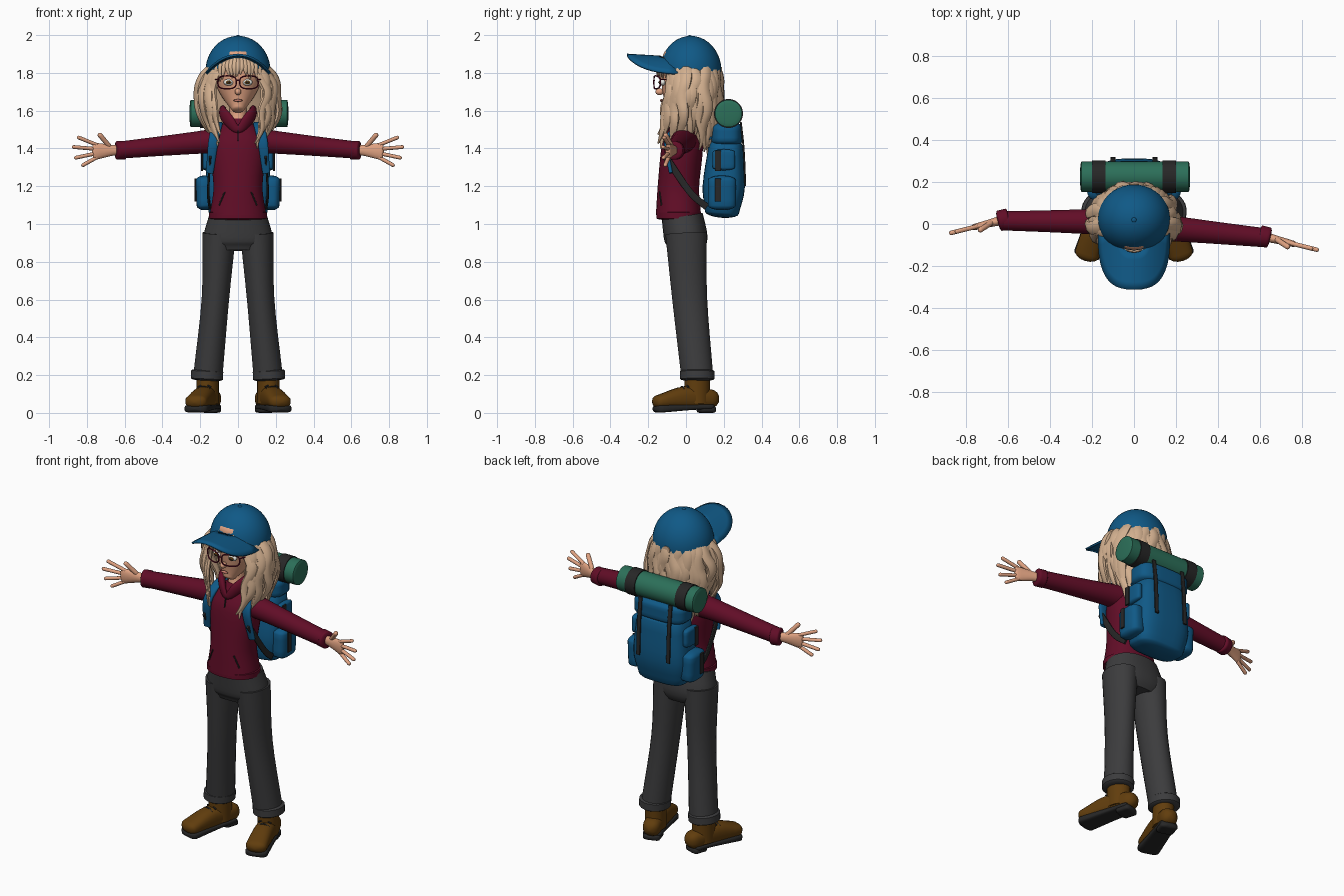
import bpy, bmesh, math, random
from mathutils import Vector, Matrix

random.seed(4)
cube = bpy.data.objects.get("Cube")
if cube:
    bpy.data.objects.remove(cube, do_unlink=True)


def material(name, *color):
    mat = bpy.data.materials.new(name)
    mat.use_nodes = True
    mat.diffuse_color = (*color, 1)
    shader = next(node for node in mat.node_tree.nodes if node.type == 'BSDF_PRINCIPLED')
    shader.inputs["Base Color"].default_value = (*color, 1)
    return mat


BLUE = material("pack blue", .005, .1, .24)
MAROON = material("maroon", .12, .004, .02)
SKIN = material("skin", .74, .36, .22)
HAIR = material("blonde", .66, .44, .28)
CHARCOAL = material("charcoal", .045, .045, .047)
BROWN = material("boot brown", .12, .047, .004)
GREEN = material("mat green", .025, .16, .1)
BLACK = material("soft black", .02, .02, .02)
WHITE = material("eye white", .8, .8, .75)
LIP = material("lip", .55, .2, .15)
ACROSS, DEPTH, UP = Vector((1, 0, 0)), Vector((0, 1, 0)), Vector((0, 0, 1))
SIDES = ((1, "left"), (-1, "right"))


def finish(name, bm, mat):
    bmesh.ops.recalc_face_normals(bm, faces=bm.faces[:])
    mesh = bpy.data.meshes.new(name)
    bm.to_mesh(mesh)
    bm.free()
    mesh.materials.append(mat)
    mesh.polygons.foreach_set("use_smooth", [True] * len(mesh.polygons))
    mesh.set_sharp_from_angle(angle=math.radians(45))
    obj = bpy.data.objects.new(name, mesh)
    bpy.context.collection.objects.link(obj)
    return obj


def power(value, exponent):
    return math.copysign(abs(value) ** exponent, value)


def spline(rows, steps):
    keys = [Vector((*row, row[-1])[:5]) for row in rows]
    keys = [keys[0] * 2 - keys[1]] + keys + [keys[-1] * 2 - keys[-2]]
    path = []
    for a, b, c, d in zip(keys, keys[1:], keys[2:], keys[3:]):
        for step in range(steps):
            t = step / steps
            path.append(b + ((c - a) * t + (a * 2 - b * 5 + c * 4 - d) * t * t
                             + (b * 3 - a - c * 3 + d) * t ** 3) / 2)
    return path + [keys[-2]]


def sweep(name, rows, mat, width=ACROSS, sides=16, square=2, steps=4, tip=0):
    """Skin sections (x, y, z, half width, half depth) along a smooth path; tip rounds the ends."""
    path = spline(rows, steps)
    rings = []
    for i, key in enumerate(path):
        along = (path[min(i + 1, len(path) - 1)].xyz - path[max(i - 1, 0)].xyz).normalized()
        rings.append((key.xyz, along, max(key[3], .001), max(key[4], .001)))

    def dome(ring, sign):
        center, along, a, b = ring
        angles = [math.pi / 2 * k / 4.2 for k in range(1, 5)]
        return [(center + along * sign * tip * min(a, b) * math.sin(f), along, a * math.cos(f), b * math.cos(f))
                for f in angles]
    if tip:
        rings = dome(rings[0], -1)[::-1] + rings + dome(rings[-1], 1)
    bm = bmesh.new()
    loops = []
    for center, along, a, b in rings:
        u = (width - along * width.dot(along)).normalized()
        v = along.cross(u)
        angles = [math.tau * (j + .5) / sides for j in range(sides)]
        loops.append([bm.verts.new(center + u * a * power(math.cos(f), 2 / square)
                                   + v * b * power(math.sin(f), 2 / square)) for f in angles])
    for low, high in zip(loops, loops[1:]):
        for j in range(sides):
            bm.faces.new((low[j - 1], low[j], high[j], high[j - 1]))
    bm.faces.new(loops[0])
    bm.faces.new(loops[-1])
    return finish(name, bm, mat)


def bar(name, start, end, a, b, mat, **options):
    """Straight piece of constant section."""
    return sweep(name, [(*start, a, b), (*end, a, b)], mat, **options)


def ball(name, place, size, mat, segments=20, cut=None):
    bm = bmesh.new()
    bmesh.ops.create_uvsphere(bm, u_segments=segments, v_segments=segments // 2, radius=1,
                              matrix=Matrix.Translation(place) @ Matrix.Diagonal((*size, 1)))
    if cut:
        bmesh.ops.bisect_plane(bm, geom=bm.verts[:] + bm.edges[:] + bm.faces[:],
                               plane_co=cut[0], plane_no=cut[1], clear_inner=True)
        bmesh.ops.holes_fill(bm, edges=bm.edges[:], sides=0)
    return finish(name, bm, mat)


def mirror(sign, rows):
    return [(sign * row[0], *row[1:]) for row in rows]


def pair(name, rows, mat, **options):
    for sign, side in SIDES:
        sweep(f"{side}_{name}", mirror(sign, rows), mat, **options)


# Hooded top
sweep("hoodie_body", [(0, -.04, 1.05, .15, .12), (0, -.04, 1.2, .13, .11), (0, -.02, 1.4, .15, .11),
                      (0, -.01, 1.48, .12, .09), (0, 0, 1.55, .06)], MAROON, sides=32, square=2.2)
bar("hoodie_hem", (0, -.04, 1.03), (0, -.04, 1.06), .155, .118, MAROON, sides=32, square=2.2, tip=.1)
collar = [(.06, .07, 1.59, .035, .02), (.08, -.02, 1.59, .035, .02), (.05, -.08, 1.55, .035, .02)]
nape = (0, .09, 1.58, .035, .02)
sweep("hood_collar", [nape] + collar + [(0, -.11, 1.5, .02, .01)] + mirror(-1, collar)[::-1] + [nape],
      MAROON, width=UP)
ball("hood", (0, .08, 1.5), (.1, .05, .08), MAROON)
bar("zip", (0, -.11, 1.52), (0, -.13, 1.44), .004, .004, BLACK)
pair("hand_pocket", [(.07, -.14, 1.17, .004), (.1, -.13, 1.1, .004)], BLACK)

# Arms and spread hands; the left arm sits further forward
for sign, side in SIDES:
    wrist_y = -.025 - .04 * sign
    shoulder_y = -.01 * sign
    sleeve = []
    for i in range(6):
        t = i / 5
        radius = .072 - .026 * t ** .6
        sleeve.append((sign * (.07 + .55 * t), shoulder_y + (wrist_y - shoulder_y) * t, 1.445 - .053 * t, radius))
    sweep(side + "_sleeve", sleeve, MAROON, width=UP, sides=20)

    def reach(x, z, forward=0):
        return sign * x, wrist_y - (x - .64) / 4 - forward, z
    bar(side + "_cuff", reach(.6, 1.39), reach(.64, 1.39), .05, .05, MAROON, width=UP, sides=20, tip=.2)
    sweep(side + "_palm", [(*reach(.62, 1.39), .025), (*reach(.67, 1.39), .03, .02), (*reach(.76, 1.385), .047, .015)],
          SKIN, width=UP, tip=.8)
    bar(side + "_thumb", reach(.68, 1.41), reach(.73, 1.47, .02), .013, .013, SKIN, width=DEPTH, tip=1)
    for i, (finger, length) in enumerate((("index", .1), ("middle", .12), ("ring", .11), ("pinky", .08))):
        angle = math.radians(22 - 17 * i)
        base_z = 1.42 - .023 * i
        bar(f"{side}_{finger}_finger", reach(.75, base_z),
            reach(.75 + length * math.cos(angle), base_z + length * math.sin(angle)),
            .011, .01, SKIN, width=DEPTH, sides=10, tip=1)

# Trousers
sweep("trouser_hips", [(0, 0, .86, .15, .09), (0, 0, .92, .185, .115), (0, -.02, 1.04, .155, .11)],
      CHARCOAL, sides=32, square=2.3)
pair("trouser_leg", [(.1, 0, .95, .09, .11), (.12, .02, .6, .073, .093), (.16, .06, .19, .078, .085)],
     CHARCOAL, sides=24)
pair("trouser_cuff", [(.165, .06, .18, .086, .092), (.163, .06, .22, .086, .092)], CHARCOAL, sides=24, tip=.15)

# Boots, built at the origin and toed outward
for sign, side in SIDES:
    boot = [
        bar(side + "_boot_shaft", (0, .01, .05), (0, .01, .19), .058, .068, BROWN, sides=20),
        sweep(side + "_boot_foot", [(0, .08, .075, .05), (0, -.06, .08, .056, .06), (0, -.2, .06, .06, .036)],
              BROWN, sides=20, square=2.5, tip=1),
        sweep(side + "_boot_sole", [(0, .08, .033, .052, .013), (0, -.03, .03, .055, .015), (0, -.2, .022, .064, .021)],
              BLACK, sides=20, square=4, tip=1.5),
        bar(side + "_boot_heel", (0, .09, .018), (0, .03, .018), .05, .018, BLACK, square=4, tip=1)]
    for i in range(4):
        y, z = -.05 - .024 * i, .15 - .011 * i
        knot = [(x, y, z - abs(x) * .4, .005) for x in (-.036, 0, .036)]
        boot.append(sweep(f"{side}_lace_{i}", knot, BLACK, width=DEPTH, sides=8))
    for part in boot:
        part.location = (sign * .163, .05, 0)
        part.rotation_euler.z = sign * .3

# Head: the jaw narrows and moves forward towards the chin
skull = []
for i in range(8):
    t = i / 7
    skull.append((0, -.085 * (1 - t) ** 2, 1.61 + .28 * t, .035 + .088 * math.sin(min(math.pi / 2, 2.5 * t))))
sweep("head", skull, SKIN, sides=32, tip=.4)
sweep("neck", [(0, -.03, 1.48, .06), (0, -.01, 1.56, .046), (0, 0, 1.66, .046)], SKIN)

# Face and glasses
ball("nose", (0, -.14, 1.7), (.017, .022, .018), SKIN)
ball("mouth", (0, -.13, 1.654), (.024, .009, .007), LIP)
for sign, side in SIDES:
    for part, depth, size, mat in (("eye", .122, .022, WHITE), ("iris", .137, .012, BROWN), ("pupil", .143, .006, BLACK)):
        ball(f"{side}_{part}", (sign * .05, -depth, 1.75), (size * 1.2, size * .7, size * .8), mat)
    rim = []
    for i in range(17):
        angle = math.tau * i / 16
        x = .058 + .049 * power(math.cos(angle), .7)
        rim.append((sign * x, 3 * x * x - .17, 1.75 + .034 * power(math.sin(angle), .7), .004))
    sweep(side + "_glasses_rim", rim, MAROON, width=DEPTH, sides=8, steps=2)
pair("glasses_arm", [(.107, -.135, 1.765, .004), (.13, -.06, 1.765, .004), (.13, .02, 1.765, .004)],
     MAROON, width=UP, sides=8)
bar("glasses_bridge", (-.012, -.168, 1.76), (.012, -.168, 1.76), .004, .004, MAROON, width=UP, sides=8)

# Hair: under-volume, fringe and long wavy locks
sweep("hair_volume", [(0, .035, 1.86, .135), (0, .055, 1.75, .15, .11), (0, .07, 1.6, .16, .07),
                      (0, .085, 1.42, .09, .035)], HAIR, sides=32)
for i in range(-6, 7):
    x = i * .0185
    front = 5 * x * x - .15
    end = x + random.uniform(-.012, .012)
    low = 1.787 + random.uniform(-.012, .012) - abs(x) / 4
    sweep(f"fringe_{i + 6}", [(x * .8, front + .025, 1.88, .014, .01), (x, front, 1.83, .014, .01),
                              (end, front, low, .003)], HAIR, sides=8)


def lock(name, degrees, length, fullness):
    angle = math.radians(degrees)
    phase = random.uniform(0, math.tau)
    front = max(0, math.cos(angle))
    rows = []
    for i in range(10):
        t = i / 9
        wave = .012 * math.sin(phase + 13 * t)
        bulge = fullness * math.sin(math.pi * t ** .8)
        taper = 1 - t ** 3
        turn = angle + 5 * wave
        rows.append((math.sin(turn) * (.13 + .07 * bulge + wave / 2),
                     .03 - math.cos(turn) * (.125 + .03 * bulge + wave / 3) - .13 * front * t * t,
                     1.845 - length * t, .03 * taper + .004, .017 * taper + .003))
    sweep(name, rows, HAIR, width=Vector((math.cos(angle), math.sin(angle), 0)), sides=8, steps=3)


for sign, side in SIDES:
    for i in range(17):
        degrees = 46 + 8 * i
        extra = .06 if 105 < degrees < 145 else 0
        lock(f"{side}_lock_{i}", sign * degrees, random.uniform(.37, .45) + extra, random.uniform(.75, 1.15))
    for i in range(3):
        lock(f"{side}_front_lock_{i}", sign * (50 + 13 * i), .43 + .015 * sign, 1.05 + .15 * i)

# Cap with an arched brim
ball("cap_crown", (0, .025, 1.81), (.172, .163, .186), BLUE, segments=40, cut=((0, -.13, 1.83), (0, .22, 1)))
ball("cap_button", (0, .02, 1.993), (.012, .012, .007), BLUE)
bar("cap_back_opening", (0, .182, 1.81), (0, .19, 1.81), .024, .022, HAIR)
bm = bmesh.new()
grid = []
for i in range(25):
    angle = math.pi * i / 24
    row = []
    for k in range(6):
        scale = .35 + .13 * k
        across = power(math.cos(angle), .72) * scale
        y = -.04 - .272 * math.sin(angle) ** .72 * scale
        row.append(bm.verts.new((.168 * across, y, 1.795 + .085 * (1 - across ** 2) - (y + .05) * .06)))
    grid.append(row)
for a, b in zip(grid, grid[1:]):
    for j in range(5):
        bm.faces.new((a[j], a[j + 1], b[j + 1], b[j]))
thickness = finish("cap_brim", bm, BLUE).modifiers.new("thickness", 'SOLIDIFY')
thickness.thickness, thickness.offset = .012, 0

# Backpack with rolled sleeping mat
sweep("pack_body", [(0, .19, 1.06, .155, .09), (0, .2, 1.2, .175, .112), (0, .21, 1.42, .15, .09)],
      BLUE, sides=32, square=3.2, tip=.3)
bar("pack_lid", (0, .215, 1.44), (0, .215, 1.51), .168, .085, BLUE, sides=32, square=3.2, tip=.4)
bar("bed_roll", (-.25, .225, 1.585), (.26, .225, 1.585), .072, .072, GREEN, width=DEPTH, sides=32, tip=.1)
pair("roll_band", [(.135, .225, 1.585, .077), (.2, .225, 1.585, .077)], BLACK, width=DEPTH, sides=32)
pair("side_pocket", [(.175, .19, 1.1, .045, .075), (.18, .19, 1.23, .045, .075)], BLUE, sides=20, square=3, tip=.6)
pair("side_pouch", [(.17, .2, 1.3, .02, .06), (.17, .2, 1.38, .02, .06)], BLUE, sides=20, square=3, tip=.8)
pair("upper_side_strap", [(.19, .17, 1.28, .005, .016), (.19, .17, 1.39, .005, .016)], BLACK, square=4)
pair("lower_side_strap", [(.225, .17, 1.12, .005, .016), (.225, .17, 1.24, .005, .016)], BLACK, square=4)
pair("back_strap", [(.1, .29, 1.54, .012, .005), (.1, .305, 1.4, .012, .005), (.1, .314, 1.2, .012, .005)],
     BLACK, square=4)
pair("shoulder_strap", [(.1, .13, 1.45, .027, .012), (.105, .05, 1.52, .027, .012), (.11, -.03, 1.52, .027, .012),
                        (.13, -.105, 1.44, .027, .012), (.15, -.08, 1.27, .02, .01)], BLUE, square=3)
pair("lower_strap", [(.147, -.11, 1.36, .018, .006), (.158, .02, 1.17, .018, .006), (.15, .11, 1.09, .018, .006)],
     BLACK, width=DEPTH + UP, square=4)
